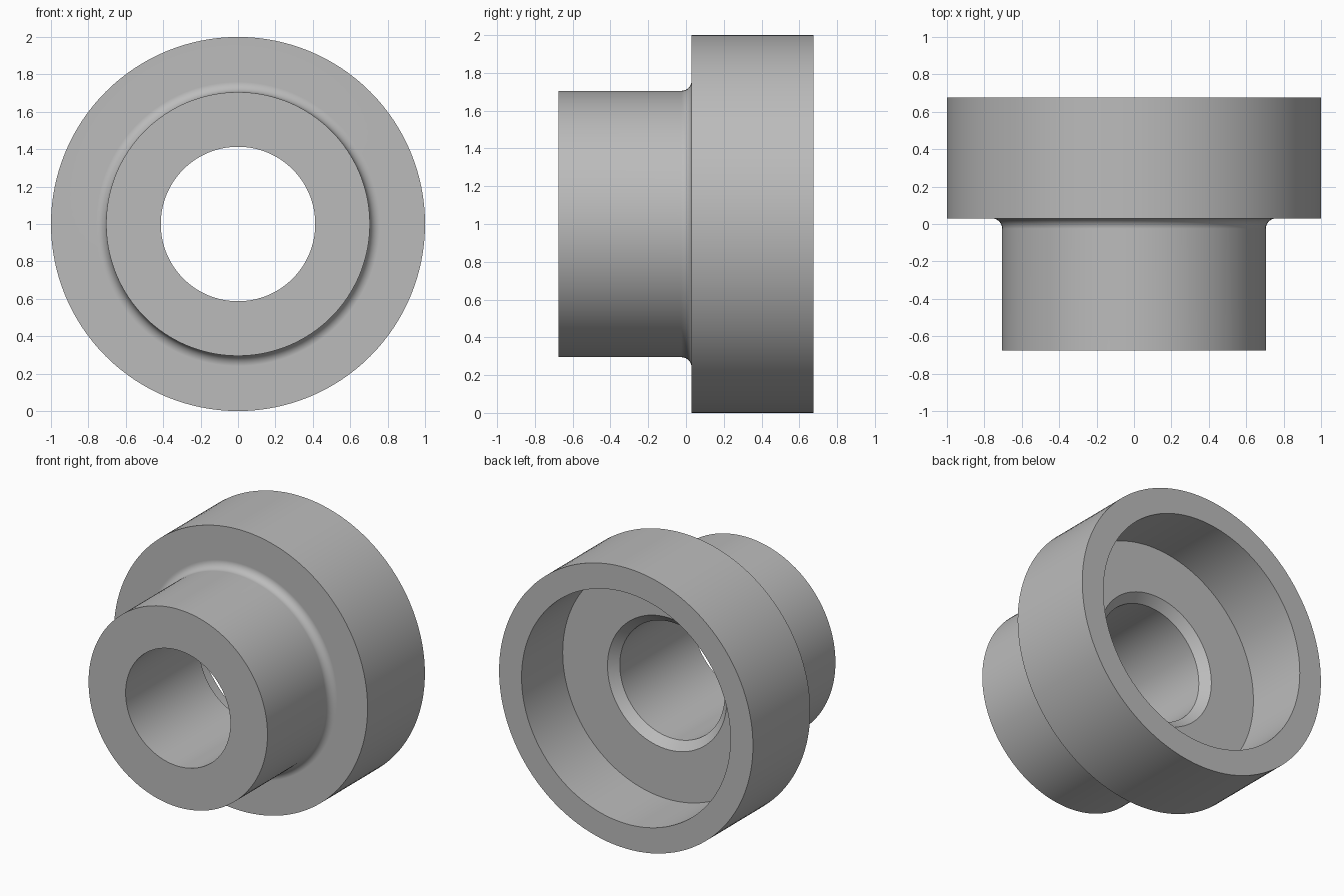
import bpy
import bmesh
from math import cos, sin, pi, radians
from mathutils import Matrix, Vector

SEGMENTS = 128

cube = bpy.data.objects.get("Cube")
if cube:
    bpy.data.objects.remove(cube, do_unlink=True)

# Plain grey metal
grey = bpy.data.materials.new("grey_metal")
grey.use_nodes = True
colour = (0.5, 0.5, 0.5, 1)
grey.diffuse_color = colour
grey.node_tree.nodes["Principled BSDF"].inputs["Base Color"].default_value = colour

# Main dimensions
front, back, flange_front, recess_floor = -0.675, 0.675, 0.03, 0.212
bore, hub, recess, flange = 0.413, 0.705, 0.823, 1.0
chamfer, fillet, steps = 0.057, 0.055, 8

# Cross-section as (radius, y): hub, fillet, flange, recess, chamfered bore
profile = [(bore, front), (hub, front)]
for i in range(steps + 1):
    a = pi / 2 * i / steps
    profile.append((hub + fillet * (1 - cos(a)),
                    flange_front - fillet * (1 - sin(a))))
profile += [(flange, flange_front), (flange, back), (recess, back),
            (recess, recess_floor), (bore + chamfer, recess_floor),
            (bore, recess_floor - chamfer)]

# Revolve the closed section about the y axis
bm = bmesh.new()
rings = []
for s in range(SEGMENTS):
    turn = Matrix.Rotation(2 * pi * s / SEGMENTS, 3, 'Y')
    rings.append([bm.verts.new(turn @ Vector((r, y, 0)) + Vector((0, 0, 1)))
                  for r, y in profile])
for s, ring in enumerate(rings):
    following = rings[(s + 1) % SEGMENTS]
    for i in range(len(profile)):
        j = (i + 1) % len(profile)
        bm.faces.new((ring[i], ring[j], following[j], following[i]))
bmesh.ops.recalc_face_normals(bm, faces=bm.faces)

mesh = bpy.data.meshes.new("flanged_bushing")
bm.to_mesh(mesh)
bm.free()
mesh.materials.append(grey)
bushing = bpy.data.objects.new("flanged_bushing", mesh)
bpy.context.collection.objects.link(bushing)

# Smooth the round walls, keep the rims sharp and the flat faces flat
bpy.ops.object.select_all(action='DESELECT')
bushing.select_set(True)
bpy.context.view_layer.objects.active = bushing
bpy.ops.object.shade_smooth_by_angle(angle=radians(30))
weighted = bushing.modifiers.new("flat_faces", 'WEIGHTED_NORMAL')
weighted.keep_sharp = True
